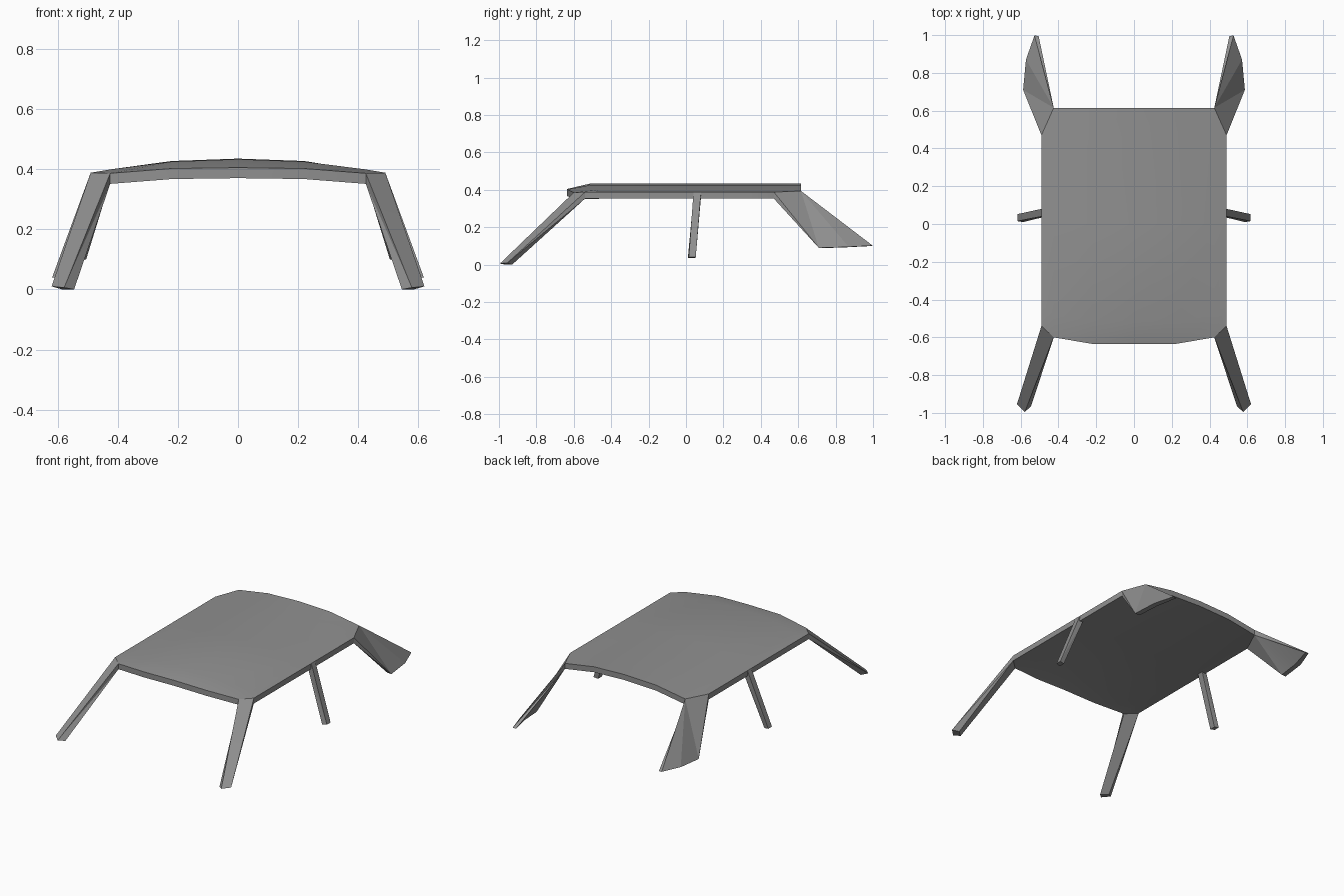
import bpy
import bmesh
import math
from mathutils import Vector

cube = bpy.data.objects.get("Cube")
if cube:
    bpy.data.objects.remove(cube, do_unlink=True)

# Single painted-metal colour
GREY = (0.28, 0.28, 0.28, 1.0)
grey = bpy.data.materials.new("roof_grey")
grey.use_nodes = True
grey.diffuse_color = GREY
grey.node_tree.nodes["Principled BSDF"].inputs["Base Color"].default_value = GREY

THICK = 0.035
DROP = Vector((0, 0, -THICK))


def finish(bm, name, smooth_angle):
    bmesh.ops.recalc_face_normals(bm, faces=bm.faces)
    mesh = bpy.data.meshes.new(name)
    bm.to_mesh(mesh)
    bm.free()
    mesh.materials.append(grey)
    obj = bpy.data.objects.new(name, mesh)
    bpy.context.collection.objects.link(obj)
    bpy.ops.object.select_all(action='DESELECT')
    obj.select_set(True)
    bpy.context.view_layer.objects.active = obj
    bpy.ops.object.shade_smooth_by_angle(angle=math.radians(smooth_angle))


# Roof panel: half columns as (x, front y, rear y, front z, crown z, rear z)
half = [
    (0.49, -0.54, 0.47, 0.388, 0.388, 0.388),
    (0.425, -0.60, 0.615, 0.386, 0.399, 0.394),
    (0.22, -0.635, 0.615, 0.402, 0.425, 0.427),
    (0.0, -0.635, 0.615, 0.405, 0.433, 0.435),
]
columns = [(-c[0], *c[1:]) for c in half] + half[-2::-1]
bm = bmesh.new()
grid = []
for x, front, rear, zf, zc, zr in columns:
    ys = (front, front + 0.12, 0.0, rear - 0.15, rear)
    zs = (zf, zc, zc, zc, zr)
    grid.append([bm.verts.new((x, y, z)) for y, z in zip(ys, zs)])
for a, b in zip(grid, grid[1:]):
    for i in range(len(a) - 1):
        bm.faces.new((a[i], b[i], b[i + 1], a[i + 1]))
# Give the panel its thickness
ext = bmesh.ops.extrude_face_region(bm, geom=bm.faces[:], use_keep_orig=True)
bmesh.ops.translate(bm, vec=DROP, verts=[
    v for v in ext["geom"] if isinstance(v, bmesh.types.BMVert)])
finish(bm, "roof_panel", 30)


# Pillars: loft between a closed top ring and a foot ring of equal length
def pillar(name, top, foot, angle):
    for side, sx in (("left", 1), ("right", -1)):
        bm = bmesh.new()
        rings = [[bm.verts.new((sx * x, y, z)) for x, y, z in ring]
                 for ring in (top, foot)]
        n = len(top)
        for i in range(n):
            j = (i + 1) % n
            bm.faces.new((rings[0][i], rings[0][j], rings[1][j], rings[1][i]))
        for ring in rings:
            bm.faces.new(ring)
        bmesh.ops.remove_doubles(bm, verts=bm.verts, dist=0.0005)
        bmesh.ops.triangulate(bm, faces=bm.faces)
        finish(bm, f"{side}_{name}", angle)


def dropped(points):
    return [tuple(Vector(p) + DROP) for p in reversed(points)]


# Slim raked windscreen pillars
edge = [(0.49, -0.54, 0.388), (0.425, -0.60, 0.386)]
pillar("front_pillar", edge + dropped(edge),
       [(0.62, -0.955, 0.01), (0.578, -0.995, 0.006),
        (0.545, -0.965, 0), (0.585, -0.93, 0)], 10)

# Thin door pillars
edge = [(0.49, 0.04, 0.388), (0.49, 0.08, 0.388)]
pillar("middle_pillar", edge + [(0.465, 0.08, 0.36), (0.465, 0.04, 0.36)],
       [(0.618, 0.015, 0.04), (0.618, 0.052, 0.04),
        (0.588, 0.048, 0.035), (0.588, 0.01, 0.035)], 10)

# Broad rear pillars that flare towards the foot
edge = [(0.49, 0.47, 0.388), (0.425, 0.615, 0.394), (0.425, 0.615, 0.394)]
pillar("rear_pillar", edge + dropped(edge),
       [(0.587, 0.71, 0.09), (0.572, 0.87, 0.095), (0.527, 0.998, 0.102),
        (0.505, 0.995, 0.1), (0.54, 0.86, 0.093), (0.555, 0.715, 0.088)], 10)
